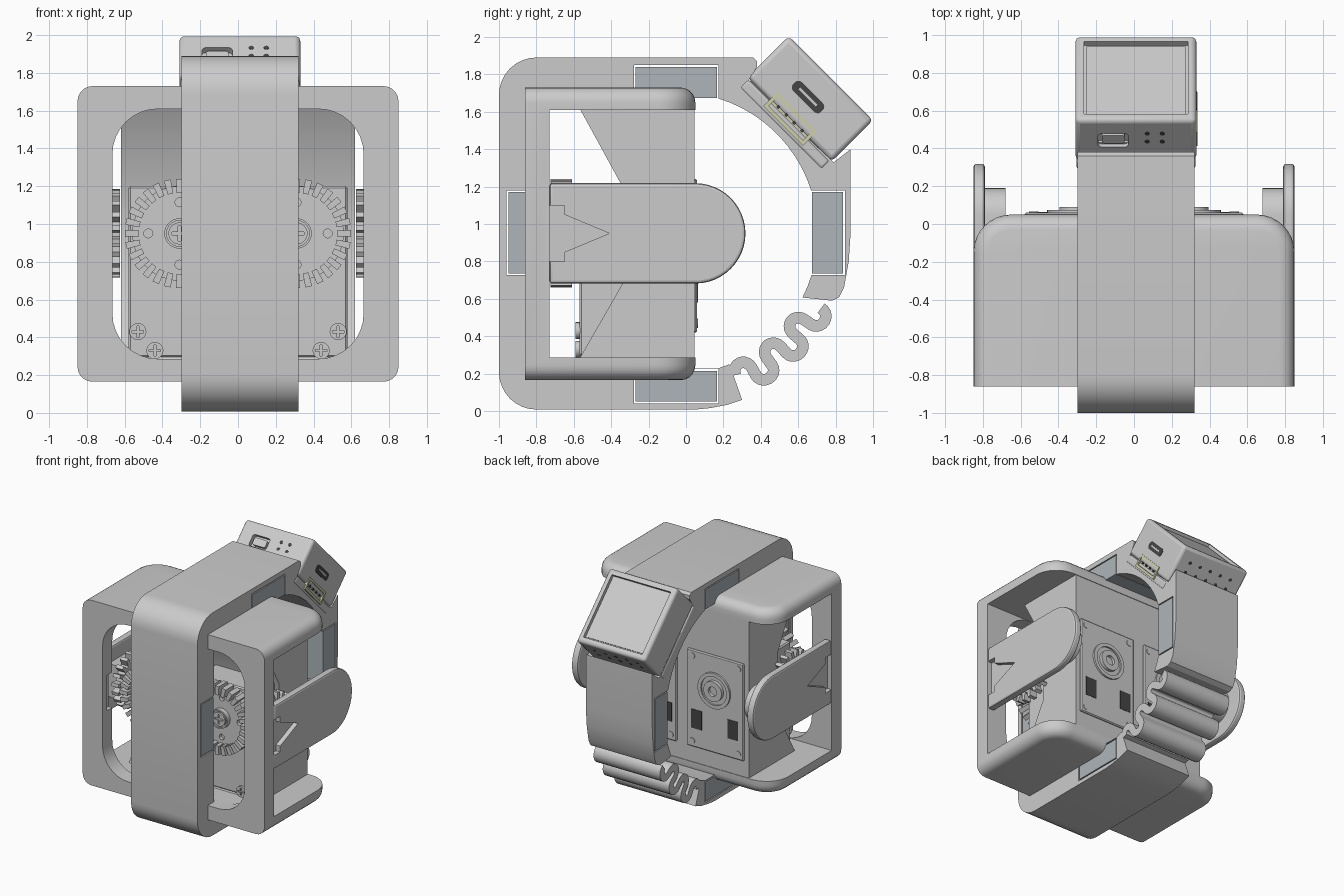
import bpy, bmesh
from math import sin, cos, pi, radians
from mathutils import Matrix, Vector

if "Cube" in bpy.data.objects:
    bpy.data.objects.remove(bpy.data.objects["Cube"])


def mat(name, *c):
    m = bpy.data.materials.new(name)
    m.diffuse_color = (*c, 1)
    m.use_nodes = True
    m.node_tree.nodes["Principled BSDF"].inputs["Base Color"].default_value = m.diffuse_color
    return m


LIGHT = mat("light_grey", .62, .62, .62)
STEEL = mat("blue_grey", .42, .46, .49)
CREAM = mat("cream", .62, .62, .42)
DARK = mat("dark", .06, .06, .06)


def finish(bm, name, m=None, smooth=True):
    bmesh.ops.recalc_face_normals(bm, faces=bm.faces)
    me = bpy.data.meshes.new(name)
    bm.to_mesh(me)
    bm.free()
    o = bpy.data.objects.new(name, me)
    bpy.context.collection.objects.link(o)
    if m:
        me.materials.append(m)
    if smooth:
        shade(o)
    return o


def activate(o):
    bpy.ops.object.select_all(action='DESELECT')
    o.select_set(True)
    bpy.context.view_layer.objects.active = o


def shade(o):
    activate(o)
    bpy.ops.object.shade_smooth_by_angle(angle=radians(30))


def add_prism(bm, pts, axis, lo, hi):
    place = {'X': lambda a, b, c: (c, a, b), 'Y': lambda a, b, c: (a, c, b),
             'Z': lambda a, b, c: (a, b, c)}[axis]
    rings = [[bm.verts.new(place(a, b, c)) for a, b in pts] for c in (lo, hi)]
    for r in rings:
        bm.faces.new(r)
    for i in range(len(pts)):
        j = (i + 1) % len(pts)
        bm.faces.new((rings[0][i], rings[0][j], rings[1][j], rings[1][i]))


def prism(name, pts, axis, lo, hi, m=None):
    bm = bmesh.new()
    add_prism(bm, pts, axis, *sorted((lo, hi)))
    return finish(bm, name, m)


def arc(cx, cy, r, a0, a1, n=8):
    return [(cx + r * cos(radians(a0 + (a1 - a0) * i / n)),
             cy + r * sin(radians(a0 + (a1 - a0) * i / n))) for i in range(n + 1)]


def rrect(x0, x1, y0, y1, r):
    return (arc(x1 - r, y1 - r, r, 0, 90) + arc(x0 + r, y1 - r, r, 90, 180)
            + arc(x0 + r, y0 + r, r, 180, 270) + arc(x1 - r, y0 + r, r, 270, 360))


def box(name, x0, x1, y0, y1, z0, z1, m=None):
    return prism(name, [(x0, y0), (x1, y0), (x1, y1), (x0, y1)], 'Z', z0, z1, m)


def disc(name, a, b, r, axis, lo, hi, m=None, n=32):
    return prism(name, arc(a, b, r, 0, 360 - 360 / n, n - 1), axis, lo, hi, m)


def cut(o, *cutters):
    for c in cutters:
        c.hide_render = True
        activate(o)
        md = o.modifiers.new("cut", 'BOOLEAN')
        md.operation, md.object, md.solver = 'DIFFERENCE', c, 'EXACT'
        bpy.ops.object.modifier_apply(modifier=md.name)
        bpy.data.objects.remove(c)
    shade(o)
    return o


def bevel(o, w, n=3):
    activate(o)
    md = o.modifiers.new("bevel", 'BEVEL')
    md.width, md.segments, md.limit_method, md.angle_limit = w, n, 'ANGLE', radians(40)
    bpy.ops.object.modifier_apply(modifier=md.name)
    shade(o)
    return o


# Ring band: squarish at the front, round inside at the back
CY, CZ, X0, X1 = -.05, .95, -.30, .32
def on(r, *angs): return [(CY + r * cos(radians(a)), CZ + r * sin(radians(a))) for a in angs]
outline = ([(.30, .06), (.22, .033), (.13, .016), (.05, .008)] + arc(-.8, .208, .2, 270, 180)
           + arc(-.8, 1.69, .2, 180, 90) + [(.36, 1.89), (.38, 1.87), (.38, 1.84), (.33, 1.76),
           (.79, 1.33), (.88, 1.40), (.88, .95), (.87, .80), (.845, .66), (.82, .61), (.78, .59)]
           + on(.755, -27, -22, -17, 17, *range(23, 74, 5), 107)
           + arc(-.70, 1.59, .08, 90, 180) + arc(-.70, .30, .08, 180, 270) + on(.755, -107, -73, -68))
band = prism("ring_band", outline, 'X', X0, X1)
for i, (y0, y1, z0, z1) in enumerate([(-.27, .165, 1.675, 1.84), (-.27, .165, .05, .215),
                                      (.675, .84, .735, 1.17), (-.95, -.785, .735, 1.17)]):
    g = .009
    cut(band, box("pocket", -1, 1, y0 - g, y1 + g, z0 - g, z1 + g))
    box(f"magnet_{i}", X0, X1, y0, y1, z0, z1, STEEL)

# Spring meander closing the ring at the lower back
path, h, a0 = [], .098, radians(-67.5)
for k in range(6):
    sgn = -1 if k % 2 == 0 else 1
    for j in range(11):
        p = pi * j / 10
        s, r = (k + .5) * h - h / 2 * cos(p), .845 + sgn * (.025 + h / 2 * sin(p))
        a = a0 + s / .84
        path.append(Vector((CY + r * cos(a), CZ + r * sin(a))))
left, right = [], []
for i, p in enumerate(path):
    t = (path[min(i + 1, len(path) - 1)] - path[max(i - 1, 0)]).normalized()
    nrm = Vector((-t.y, t.x)) * .031
    left.append(tuple(p + nrm))
    right.append(tuple(p - nrm))
prism("spring_meander", left + right[::-1], 'X', X0, X1)

# Outer frame: front plate with window, top and bottom shelves
bm = bmesh.new()
add_prism(bm, [(-.85, -.86), (.85, -.86), (.85, .05), (-.85, .05)], 'Z', .165, 1.73)
bmesh.ops.recalc_face_normals(bm, faces=bm.faces)
es = [e for e in bm.edges if all(v.co.y > 0 for v in e.verts)
      and abs(e.verts[0].co.z - e.verts[1].co.z) > 1]
bmesh.ops.bevel(bm, geom=es, offset=.2, segments=8, profile=.5, affect='EDGES')
es = [e for e in bm.edges if abs(e.verts[0].co.z - e.verts[1].co.z) < .01
      and any(v.co.y > -.8 for v in e.verts)]
bmesh.ops.bevel(bm, geom=es, offset=.08, segments=5, profile=.5, affect='EDGES')
frame = finish(bm, "outer_frame")
cut(frame, box("cavity", -1, 1, -.73, .2, .285, 1.61),
    prism("window", rrect(-.665, .665, .286, 1.609, .24), 'Y', -1, -.6),
    box("notch_l", -.7, -.6, -.8, -.7, .8, 1.1), box("notch_r", .6, .7, -.8, -.7, .8, 1.1))

# Central column with sloped undersides carrying two motors
prism("centre_column", [(-.57, .28), (.045, .28), (.045, 1.62), (-.57, 1.62),
                        (-.34, 1.2), (-.34, .68)], 'X', -.62, .62)

for s, side in ((-1, "left"), (1, "right")):
    def sx(a, b): return sorted((s * a, s * b))
    gx = s * .31
    # Motor body, screws and back panel
    bevel(box(f"motor_{side}", *sx(.02, .58), -.57, .0, .295, 1.2), .01, 1)
    for i, (x, z) in enumerate([(.53, .43), (.1, .43), (.44, .33)]):
        cut(disc(f"motor_screw_{side}_{i}", s * x, z, .045, 'Y', -.59, -.56, LIGHT, 20),
            box("slot", s * x - .03, s * x + .03, -.6, -.58, z - .006, z + .006),
            box("slot", s * x - .006, s * x + .006, -.6, -.58, z - .03, z + .03))
    bevel(box(f"back_panel_{side}", *sx(.05, .58), .03, .06, .42, 1.24), .008, 1)
    cut(disc(f"back_boss_{side}", gx, .95, .15, 'Y', .05, .075),
        disc("groove", gx, .95, .12, 'Y', .062, .1))
    cut(disc(f"back_hub_{side}", gx, .95, .085, 'Y', .05, .09, LIGHT),
        disc("bore", gx, .95, .04, 'Y', .065, .1))
    for i, (x, z) in enumerate([(.1, .47), (.53, .47), (.1, 1.19), (.53, 1.19)]):
        disc(f"back_screw_{side}_{i}", s * x, z, .025, 'Y', .055, .065, LIGHT, 16)
    for i, x in enumerate((.14, .48)):
        box(f"back_socket_{side}_{i}", s * x - .05, s * x + .05, .055, .063, .58, .74, DARK)

    # Crown gear
    gear = disc(f"crown_gear_{side}", gx, .95, .25, 'Y', -.66, -.57, LIGHT, 48)
    cut(gear, *[disc("hole", gx + .165 * cos(k * pi / 2), .95 + .165 * sin(k * pi / 2), .024,
                     'Y', -.7, -.63, None, 12) for k in range(4)])
    bm = bmesh.new()
    for k in range(28):
        c = 360 * k / 28
        def P(r, d): return (gx + r * cos(radians(c + d)), .95 + r * sin(radians(c + d)))
        add_prism(bm, [P(.215, -4), P(.29, -3.6), P(.29, 3.6), P(.215, 4)], 'Y', -.725, -.61)
    finish(bm, f"crown_teeth_{side}", LIGHT)
    cut(disc(f"gear_hub_{side}", gx, .95, .08, 'Y', -.70, -.6, LIGHT),
        disc("dish", gx, .95, .068, 'Y', -.75, -.685))
    cut(disc(f"gear_screw_{side}", gx, .95, .058, 'Y', -.70, -.65, LIGHT),
        box("slot", gx - .04, gx + .04, -.75, -.69, .942, .958),
        box("slot", gx - .008, gx + .008, -.75, -.69, .91, .99))

    # Pinion driving the flap
    pts = []
    for k in range(20):
        for d, r in ((0, .18), (5, .18), (7, .235), (14, .235), (16, .18)):
            a = radians(18 * k + d)
            pts.append((-.47 + r * cos(a), .95 + r * sin(a)))
    prism(f"pinion_{side}", pts, 'X', *sx(.625, .69), LIGHT)

    # Round-ended side flap with a triangular recess and inner boss
    flap = prism(f"flap_{side}", arc(.05, .95, .268, -90, 90, 24) + [(-.73, 1.218), (-.73, .682)],
                 'X', *sx(.79, .85), LIGHT)
    bevel(flap, .015, 2)
    cut(flap, prism("recess", [(-.8, .8), (-.65, .8), (-.65, .85), (-.41, .95), (-.65, 1.05),
                               (-.65, 1.1), (-.8, 1.1)], 'X', *sx(.81, .9)))
    prism(f"flap_boss_{side}", arc(.05, .95, .14, -90, 90, 16) + [(-.6, 1.09), (-.6, .81)],
          'X', *sx(.68, .8), LIGHT)

# Display module, built flat and then tilted onto the upper back corner
parts = []
body = bevel(box("display_body", -.32, .32, -.318, .318, -.122, .19), .025)
cut(body, box("c", -.275, .275, -.27, .27, .16, .3),
    prism("c", rrect(-.20, -.04, -.01, .09, .02), 'Y', -.5, -.28))
parts += [body, bevel(box("display_base", -.315, .315, -.31, .31, -.19, -.126), .015),
          box("display_core", -.30, .30, -.295, .295, -.15, .0),
          box("display_glass", -.262, .262, -.257, .257, .15, .168),
          prism("side_button", rrect(-.18, -.06, .01, .07, .015), 'Y', -.312, -.25),
          prism("usb_port", rrect(-.12, .09, 0, .065, .025), 'X', .2, .322, DARK),
          box("usb_tongue", .3, .324, -.08, .05, .026, .04),
          cut(box("connector", .25, .326, -.15, .15, -.17, -.065, CREAM),
              box("c", .31, .4, -.13, .13, -.15, -.085))]
for k in range(4):
    parts.append(box(f"connector_pin_{k}", .3, .322, -.098 + .06 * k, -.082 + .06 * k,
                     -.125, -.109, DARK))
    parts.append(disc(f"front_hole_{k}", .06 + .08 * (k % 2), .03 + .06 * (k // 2), .014, 'Y',
                      -.319, -.3, DARK, 12))
for k in range(10):
    parts.append(disc(f"rear_hole_{k}", -.2 + .1 * (k % 5), .0 + .08 * (k // 5), .014, 'Y',
                      .3, .319, DARK, 12))
for o in parts:
    o.data.transform(Matrix.Translation((.01, .64, 1.645)) @ Matrix.Rotation(-pi / 4, 4, 'X'))
